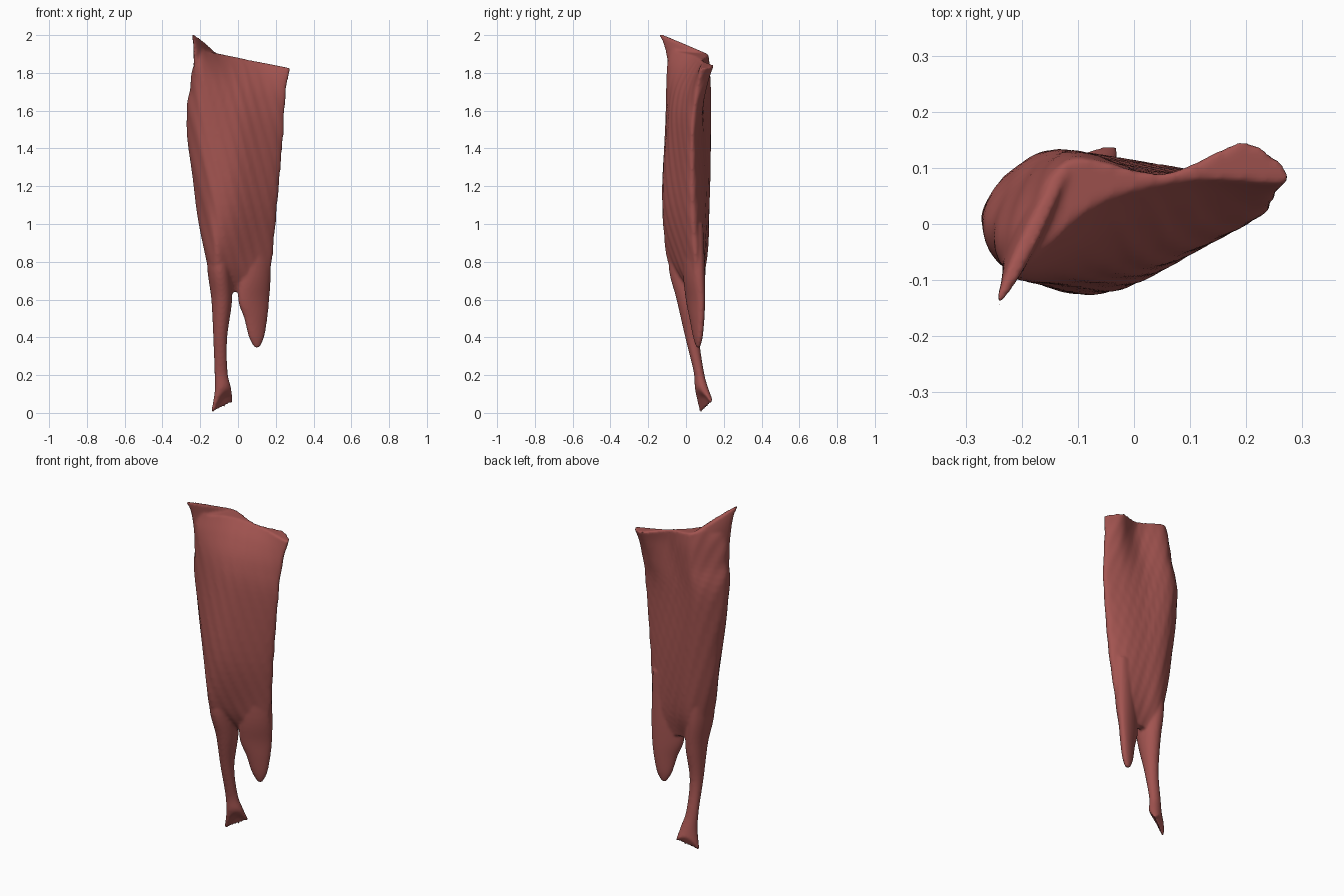
import bpy, bmesh
from math import sin, cos, pi, radians
from mathutils import Vector

cube = bpy.data.objects.get("Cube")
if cube:
    bpy.data.objects.remove(cube)

flesh = bpy.data.materials.new("muscle_red")
flesh.use_nodes = True
colour = (0.36, 0.088, 0.08, 1)
flesh.diffuse_color = colour
shader = flesh.node_tree.nodes["Principled BSDF"]
shader.inputs["Base Color"].default_value = colour
shader.inputs["Roughness"].default_value = 0.7


def blend(a, b, c, d, t):
    """Catmull-Rom point between b and c."""
    return b + ((c - a) * t + (2 * a - 5 * b + 4 * c - d) * t * t
                + (3 * b - a - 3 * c + d) * t ** 3) / 2


def smooth_ring(points, steps=8):
    n = len(points)
    return [blend(points[i - 1], points[i], points[(i + 1) % n], points[(i + 2) % n], s / steps)
            for i in range(n) for s in range(steps)]


def smooth_stack(rings, steps=6):
    padded = [rings[0]] + rings + [rings[-1]]
    stack = []
    for i in range(len(rings) - 1):
        for s in range(steps):
            stack.append([blend(*p, s / steps) for p in zip(*padded[i:i + 4])])
    return stack + [rings[-1]]


def add_loft(bm, rings):
    """Skin a stack of rings, highest first, and close both ends."""
    loops = [[bm.verts.new(p) for p in ring] for ring in rings]
    n = len(loops[0])
    for upper, lower in zip(loops, loops[1:]):
        for i in range(n):
            j = (i + 1) % n
            bm.faces.new((upper[i], lower[i], lower[j], upper[j]))
    bm.faces.new(loops[0])
    bm.faces.new(loops[-1][::-1])


def oval(z, x, y, long, short, angle=0, tilt=0, arch=0, count=32):
    """Flat oval ring, turned in plan, tilted and arched along its long axis."""
    a = radians(angle)
    ring = []
    for i in range(count):
        c, s = cos(2 * pi * i / count), sin(2 * pi * i / count)
        u, v = long * c, short * s
        ring.append(Vector((x + u * cos(a) - v * sin(a), y + u * sin(a) + v * cos(a),
                            z + u * tilt + arch * s * s)))
    return ring


# Belly: height, then plan points from the left-hand bulge round the front to the back
belly_sections = [
    (1.88, (-.185, .01), (-.205, -.085), (-.07, .035), (.1, .08), (.272, .075), (.2, .147), (.05, .09), (-.115, .115)),
    (1.8, (-.23, -.01), (-.2, -.1), (-.04, -.02), (.125, .035), (.26, .062), (.19, .122), (.05, .085), (-.12, .125)),
    (1.68, (-.253, 0), (-.195, -.102), (-.02, -.07), (.13, -.01), (.248, .045), (.175, .095), (.03, .088), (-.13, .129)),
    (1.5, (-.272, .02), (-.2, -.098), (-.03, -.1), (.11, -.045), (.24, .03), (.15, .076), (.01, .1), (-.16, .13)),
    (1.1, (-.222, .03), (-.15, -.105), (-.04, -.12), (.1, -.05), (.207, .03), (.14, .082), (.02, .11), (-.12, .12)),
    (.8, (-.167, .025), (-.125, -.092), (-.045, -.07), (.07, -.02), (.177, .045), (.13, .088), (.02, .1), (-.09, .105)),
    (.64, (-.13, .03), (-.1, -.01), (-.02, .025), (.08, .025), (.15, .05), (.12, .075), (0, .065), (-.08, .06)),
]
rings = []
for z, *plan in belly_sections:
    slope = 0.2 * max(0, (z - 1.2) / 0.67)
    rings.append(smooth_ring([Vector((x, y, z - slope * x)) for x, y in plan]))
rings = smooth_stack(rings)

# Slanting fibre grooves in the belly
for ring in rings:
    centre = sum(ring, Vector()) / len(ring)
    for p in ring:
        out = p - centre
        out.z = 0
        p += out.normalized() * 0.002 * sin(110 * p.x + 30 * p.z)

bm = bmesh.new()
add_loft(bm, rings)

# Raised crest along the upper left edge
add_loft(bm, smooth_stack([
    oval(1.955, -.18, -.015, .148, .014, 64, -.38),
    oval(1.88, -.178, 0, .12, .026, 64, -.3),
    oval(1.72, -.18, .01, .1, .04, 64),
]))

# Long tendon with a flared, notched foot
add_loft(bm, smooth_stack([
    oval(1, -.1, .015, .055, .08),
    oval(.78, -.1, .006, .063, .098),
    oval(.6, -.086, .022, .055, .072),
    oval(.4, -.094, .034, .037, .038),
    oval(.22, -.09, .067, .035, .027, 10),
    oval(.12, -.08, .083, .046, .032, 25, .2, .01),
    oval(.025, -.085, .105, .066, .02, 28, .45, .055),
]))

# Short free lobe on the right-hand edge
add_loft(bm, smooth_stack([
    oval(1, .1, .04, .075, .045, 25),
    oval(.75, .09, .042, .09, .048, 25),
    oval(.6, .083, .05, .089, .038, 25),
    oval(.5, .094, .058, .066, .031, 25),
    oval(.4, .098, .063, .042, .022, 20),
    oval(.345, .1, .065, .013, .01),
]))

bmesh.ops.recalc_face_normals(bm, faces=bm.faces)
mesh = bpy.data.meshes.new("muscle")
bm.to_mesh(mesh)
bm.free()
mesh.materials.append(flesh)
muscle = bpy.data.objects.new("muscle", mesh)
bpy.context.collection.objects.link(muscle)
bpy.context.view_layer.objects.active = muscle
muscle.select_set(True)

# Fuse the overlapping parts into one soft skin
fuse = muscle.modifiers.new("fuse", "REMESH")
fuse.mode = "VOXEL"
fuse.voxel_size = 0.008
fuse.use_smooth_shade = True
soften = muscle.modifiers.new("soften", "SMOOTH")
soften.factor = 0.5
soften.iterations = 4
for name in ("fuse", "soften"):
    bpy.ops.object.modifier_apply(modifier=name)
bpy.ops.object.shade_smooth()
